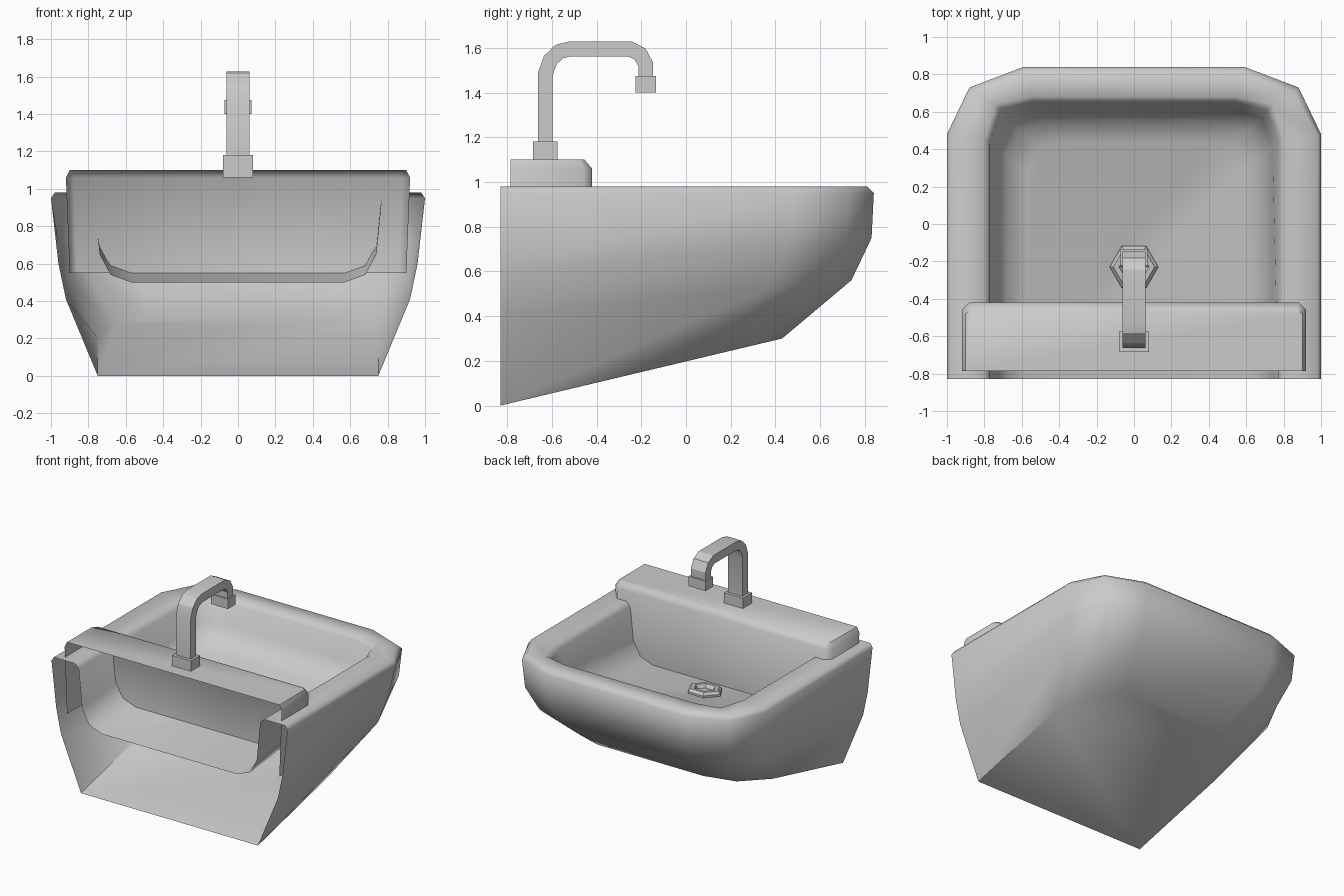
import bpy, bmesh, math
from mathutils import Vector

if "Cube" in bpy.data.objects:
    bpy.data.objects.remove(bpy.data.objects["Cube"])

BACK = -0.83


def finish(name, bm, angle=None):
    bmesh.ops.recalc_face_normals(bm, faces=bm.faces[:])
    mesh = bpy.data.meshes.new(name)
    bm.to_mesh(mesh)
    bm.free()
    ob = bpy.data.objects.new(name, mesh)
    bpy.context.collection.objects.link(ob)
    if angle:
        bpy.ops.object.select_all(action='DESELECT')
        ob.select_set(True)
        bpy.context.view_layer.objects.active = ob
        bpy.ops.object.shade_smooth_by_angle(angle=math.radians(angle))
    return ob


def loft(bm, rows, closed=False, caps=()):
    """Bridge rows of points; cap the row indices listed in caps."""
    vr = [[bm.verts.new(p) for p in r] for r in rows]
    n = len(vr[0])
    for a, b in zip(vr, vr[1:]):
        for i in range(n if closed else n - 1):
            j = (i + 1) % n
            bm.faces.new((a[i], a[j], b[j], b[i]))
    for c in caps:
        bm.faces.new(vr[c])


def u_row(z, slope, pts, back):
    """Half plan outline mirrored into a U that is open at the back."""
    half = [(x, y, z + slope * (y - back)) for x, y in [(pts[0][0], back)] + pts]
    return half + [(-x, y, h) for x, y, h in reversed(half)]


def box(name, x, y0, y1, z0, z1):
    bm = bmesh.new()
    loft(bm, [[(-x, y0, z), (x, y0, z), (x, y1, z), (-x, y1, z)] for z in (z0, z1)],
         True, (0, -1))
    return finish(name, bm)


# Basin: outer shell, rolled rim, inner bowl, open at the back
levels = [
    (0.00, 0.238, [(.75, .02), (.66, .33), (.45, .43)]),
    (0.41, 0.096, [(.92, .38), (.80, .63), (.55, .74)]),
    (0.60, 0.090, [(.96, .45), (.86, .72), (.58, .83)]),
    (0.95, 0.0, [(1.0, .48), (.88, .73), (.59, .84)]),
    (0.98, 0.0, [(.98, .47), (.86, .70), (.575, .81)]),
    (0.98, 0.0, [(.80, .45), (.74, .64), (.55, .68)]),
    (0.95, 0.0, [(.77, .44), (.71, .61), (.54, .65)]),
    (0.65, 0.10, [(.74, .41), (.68, .57), (.52, .61)]),
    (0.54, 0.12, [(.68, .36), (.62, .51), (.47, .54)]),
    (0.50, 0.12, [(.57, .28), (.52, .41), (.40, .44)]),
]
bm = bmesh.new()
loft(bm, [u_row(z, s, p, BACK) for z, s, p in levels], caps=(0, -1))
finish("basin", bm, 60)

# Tap deck: chamfered hood with a front panel reaching the bowl floor
deck = [
    (0.55, [(.90, -.46), (.86, -.42)]),
    (1.06, [(.92, -.46), (.88, -.42)]),
    (1.10, [(.90, -.48), (.87, -.455)]),
]
bm = bmesh.new()
loft(bm, [u_row(z, 0, p, -.785) for z, p in deck], caps=(-1,))
finish("tap_deck", bm, 50)

# Tap: base block, bent rectangular pipe, spout tip
box("tap_base", .08, -.685, -.575, 1.06, 1.18)
box("spout_tip", .072, -.225, -.135, 1.40, 1.475)
path = [Vector(p) for p in [(-.63, 1.12), (-.63, 1.48), (-.607, 1.545), (-.567, 1.583),
                            (-.52, 1.595), (-.25, 1.595), (-.205, 1.572), (-.18, 1.525),
                            (-.18, 1.43)]]
rows = []
for i, p in enumerate(path):
    d0 = (p - path[max(i - 1, 0)]).normalized()
    d1 = (path[min(i + 1, len(path) - 1)] - p).normalized()
    t = (d0 + d1).normalized()
    w = .033 / max(t.dot(d1), t.dot(d0))
    n = Vector((-t.y, t.x)) * w
    a, b = p + n, p - n
    rows.append([(-.062, *a), (.062, *a), (.062, *b), (-.062, *b)])
bm = bmesh.new()
loft(bm, rows, True, (0, -1))
finish("tap_pipe", bm, 25)

# Drain: six-sided ring lying on the sloping floor
bm = bmesh.new()
rings = [(.13, -.01), (.13, .015), (.11, .035), (.08, .035), (.06, .008)]
loft(bm, [[(r * math.cos(k * math.pi / 3), -.23 + r * math.sin(k * math.pi / 3),
            .572 + h + .12 * r * math.sin(k * math.pi / 3)) for k in range(6)]
          for r, h in rings], True, (0, -1))
finish("drain", bm)
